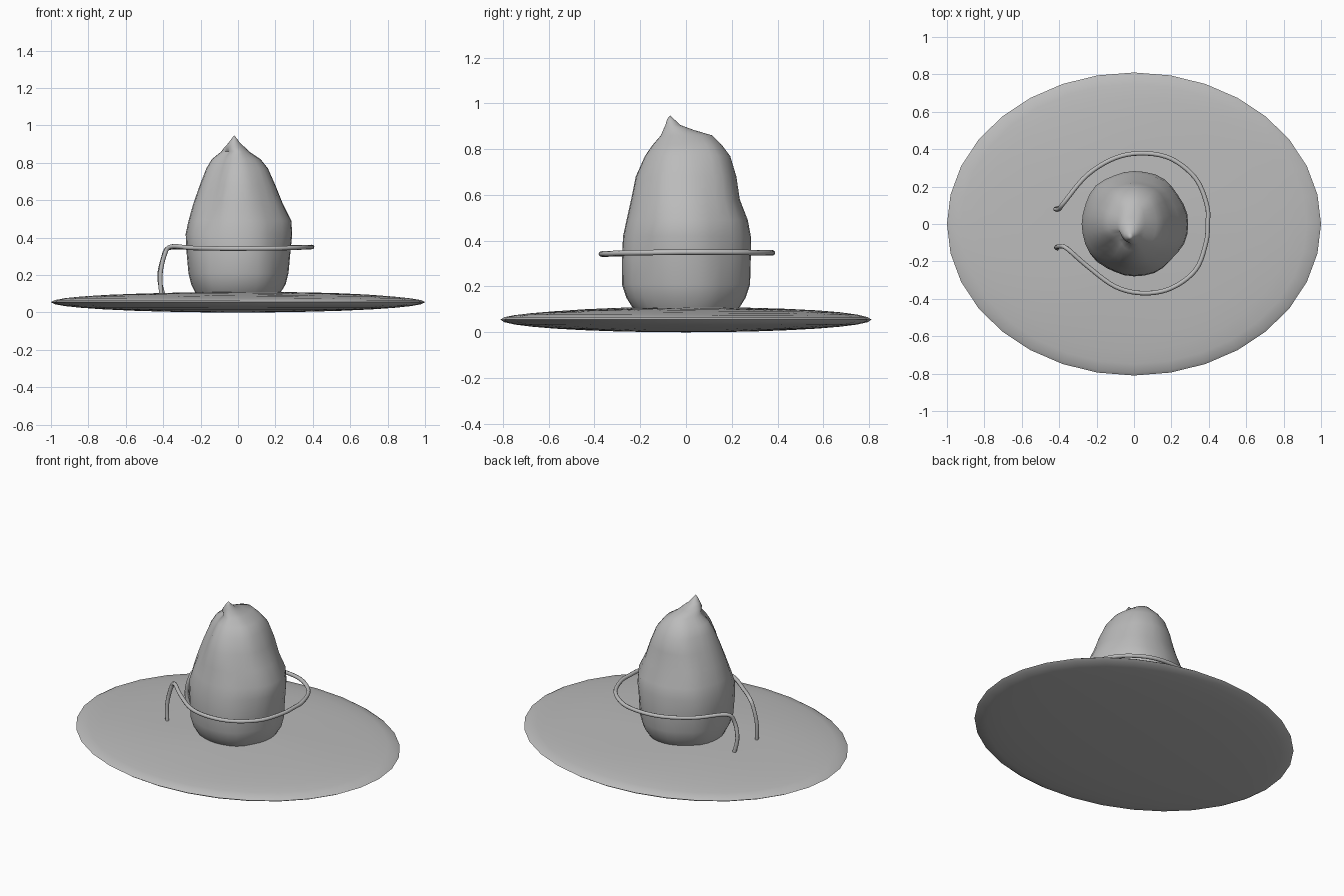
import bpy, bmesh, math
from mathutils import Vector

if "Cube" in bpy.data.objects:
    bpy.data.objects.remove(bpy.data.objects["Cube"])


def colour(name, rgb):
    m = bpy.data.materials.new(name)
    m.diffuse_color = (*rgb, 1)
    m.use_nodes = True
    m.node_tree.nodes["Principled BSDF"].inputs["Base Color"].default_value = m.diffuse_color
    return m


GREY = colour("plain grey", (0.5, 0.5, 0.5))


def mesh_object(name, bm, angle):
    bmesh.ops.recalc_face_normals(bm, faces=bm.faces)
    me = bpy.data.meshes.new(name)
    bm.to_mesh(me)
    bm.free()
    ob = bpy.data.objects.new(name, me)
    bpy.context.collection.objects.link(ob)
    me.materials.append(GREY)
    bpy.ops.object.select_all(action='DESELECT')
    ob.select_set(True)
    bpy.context.view_layer.objects.active = ob
    bpy.ops.object.shade_smooth_by_angle(angle=math.radians(angle))
    return ob


def loft(name, rings, bottom, top, angle):
    """Skin a stack of equal rings, closed by one point at each end."""
    bm = bmesh.new()
    rows = [[bm.verts.new(p) for p in r] for r in rings]
    n = len(rows[0])
    for a, b in zip(rows, rows[1:]):
        for i in range(n):
            j = (i + 1) % n
            bm.faces.new((a[i], a[j], b[j], b[i]))
    for row, tip in ((rows[0], bottom), (rows[-1], top)):
        v = bm.verts.new(tip)
        for i in range(n):
            bm.faces.new((row[i], row[(i + 1) % n], v))
    return mesh_object(name, bm, angle)


# Flattened oval base, slightly uneven on top
rings = []
for k in range(1, 16):
    t = -math.pi / 2 + math.pi * k / 16
    ring = []
    for i in range(32):
        a = math.tau * i / 32
        r, z = math.cos(t), 0.055 + 0.055 * math.sin(t)
        if t > 0.2:
            z += 0.004 * math.sin(3 * a + 4 * r) * r * math.sin(t)
        ring.append((r * math.cos(a), 0.81 * r * math.sin(a), z))
    rings.append(ring)
loft("oval_base", rings, (0, 0, 0), (0, 0, 0.11), 60)

# Lumpy peaked crown: z, left, right, front, back extents
LEVELS = [
    (0.07, 0.21, 0.21, 0.20, 0.20), (0.11, 0.23, 0.23, 0.235, 0.235),
    (0.15, 0.25, 0.255, 0.26, 0.26), (0.21, 0.265, 0.27, 0.28, 0.28),
    (0.32, 0.275, 0.28, 0.28, 0.283), (0.42, 0.28, 0.29, 0.275, 0.283),
    (0.49, 0.265, 0.285, 0.26, 0.27), (0.58, 0.24, 0.24, 0.24, 0.235),
    (0.68, 0.205, 0.20, 0.22, 0.22), (0.77, 0.17, 0.16, 0.18, 0.193),
    (0.82, 0.14, 0.12, 0.145, 0.155), (0.86, 0.09, 0.06, 0.11, 0.115),
]
rings = []
for z, left, right, front, back in LEVELS:
    ring = []
    for i in range(32):
        a = math.tau * i / 32
        c, s = math.cos(a), math.sin(a)
        # folds grow with height; the main dent is at the front left
        d = (a - math.radians(225)) / 0.4
        up = max(0, min(1, (z - 0.4) / 0.4))
        f = 1 - 0.16 * up * math.exp(-d * d)
        f += 0.03 * math.sin(2 * a) ** 2 * math.sin(5 * a + 5 * z)
        ring.append((c * f * (right if c > 0 else left),
                     s * f * (back if s > 0 else front), z))
    rings.append(ring)
for z, cx, cy, rx, ry in ((0.883, -0.018, -0.032, 0.055, 0.068),
                          (0.905, -0.02, -0.057, 0.032, 0.033),
                          (0.93, -0.02, -0.067, 0.014, 0.016)):
    rings.append([(cx + rx * math.cos(math.tau * i / 32),
                   cy + ry * math.sin(math.tau * i / 32), z) for i in range(32)])
loft("peaked_crown", rings, (0, 0, 0.07), (-0.02, -0.07, 0.947), 60)

# Open hoop around the crown, both ends bent down to the base
PATH = [(-0.40, 0.085, 0.09), (-0.42, 0.08, 0.19), (-0.40, 0.08, 0.29),
        (-0.37, 0.12, 0.345), (-0.25, 0.262, 0.347), (-0.10, 0.353, 0.347),
        (0.05, 0.378, 0.347), (0.20, 0.348, 0.347), (0.33, 0.243, 0.349),
        (0.39, 0.10, 0.35), (0.394, 0, 0.35), (0.385, -0.10, 0.349),
        (0.33, -0.245, 0.347), (0.20, -0.343, 0.343), (0.05, -0.37, 0.342),
        (-0.10, -0.335, 0.342), (-0.25, -0.225, 0.345), (-0.36, -0.13, 0.352),
        (-0.395, -0.12, 0.30), (-0.415, -0.125, 0.20), (-0.41, -0.13, 0.09)]


def smooth_path(pts, steps=5):
    """Catmull-Rom curve through the points."""
    p = [Vector(q) for q in pts]
    p = [p[0] * 2 - p[1]] + p + [p[-1] * 2 - p[-2]]
    out = []
    for a, b, c, d in zip(p, p[1:], p[2:], p[3:]):
        for k in range(steps):
            t = k / steps
            out.append(0.5 * (2 * b + (c - a) * t + (2 * a - 5 * b + 4 * c - d) * t * t
                              + (3 * b - a - 3 * c + d) * t ** 3))
    return out + [p[-2]]


line = smooth_path(PATH)
rings = []
for k, p in enumerate(line):
    tan = (line[min(k + 1, len(line) - 1)] - line[max(k - 1, 0)]).normalized()
    out = Vector((p.x, p.y, 0)).normalized()
    side = (out - tan * out.dot(tan)).normalized()
    up = tan.cross(side)
    rings.append([p + 0.012 * (side * math.cos(math.tau * i / 8)
                               + up * math.sin(math.tau * i / 8)) for i in range(8)])
loft("open_hoop", rings, line[0], line[-1], 50)
